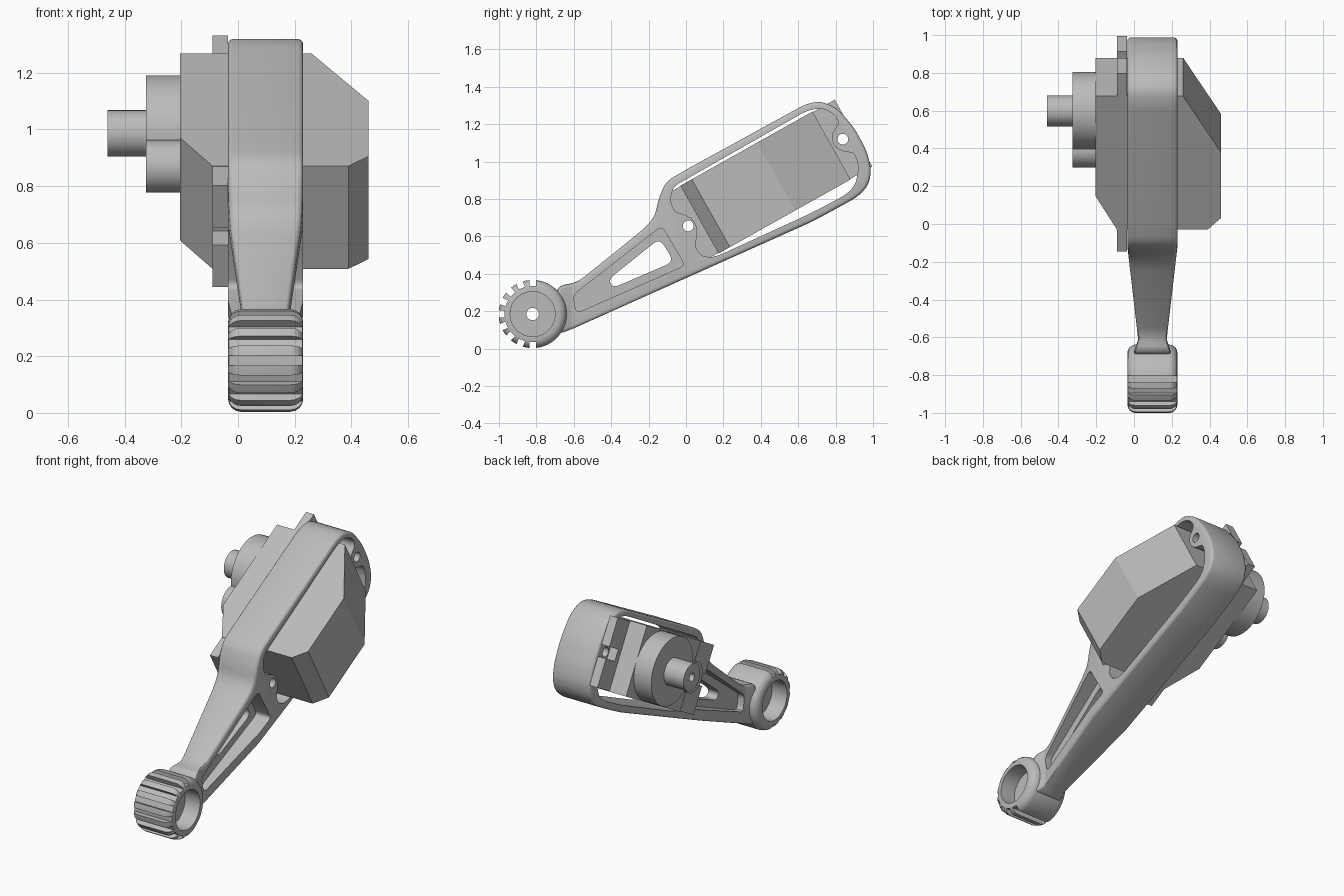
import bpy, bmesh, math
from mathutils import Vector

if "Cube" in bpy.data.objects:
    bpy.data.objects.remove(bpy.data.objects["Cube"])

grey = bpy.data.materials.new("plain grey")
grey.use_nodes = True
grey.diffuse_color = (0.5, 0.5, 0.5, 1)
bsdf = next(n for n in grey.node_tree.nodes if n.type == 'BSDF_PRINCIPLED')
bsdf.inputs["Base Color"].default_value = (0.5, 0.5, 0.5, 1)

MID = 0.0975                     # x of the arm's middle plane
HALF = 0.1325                    # half thickness of the arm
HUB = (-0.82, 0.185)             # hub centre in y, z
TILT = math.radians(29.3)        # motor tilt
C, S = math.cos(TILT), math.sin(TILT)


def tilted(u, v):
    """Motor-aligned coordinates to y, z."""
    return (0.425 + u * C - v * S, 0.888 + u * S + v * C)


def fillet(points, radius, steps=4):
    """Round every corner of a closed polygon."""
    pts = [Vector(p) for p in points]
    out = []
    for i, p in enumerate(pts):
        ends = []
        for q in (pts[i - 1], pts[(i + 1) % len(pts)]):
            d = q - p
            ends.append(p + d.normalized() * min(radius, 0.45 * d.length))
        for k in range(steps + 1):
            t = k / steps
            out.append(ends[0] * (1 - t) ** 2 + p * 2 * t * (1 - t) + ends[1] * t * t)
    return out


def circle(centre, radius, n=48):
    return [(centre[0] + radius * math.cos(math.tau * k / n),
             centre[1] + radius * math.sin(math.tau * k / n)) for k in range(n)]


def loft(bottom, top):
    """Closed solid between two matching loops."""
    bm = bmesh.new()
    a = [bm.verts.new(p) for p in bottom]
    b = [bm.verts.new(p) for p in top]
    bm.faces.new(a)
    bm.faces.new(b)
    for i in range(len(a)):
        j = (i + 1) % len(a)
        bm.faces.new((a[i], a[j], b[j], b[i]))
    bmesh.ops.recalc_face_normals(bm, faces=bm.faces)
    return bm


def prism(points, x0, x1):
    return loft([(x0, *p) for p in points], [(x1, *p) for p in points])


def round_caps(bm, offset, segments=4):
    edges = [e for e in bm.edges if abs(e.verts[0].co.x - e.verts[1].co.x) < 1e-5]
    bmesh.ops.bevel(bm, geom=edges, offset=offset, segments=segments,
                    profile=0.5, affect='EDGES', clamp_overlap=True)


def finish(name, bm):
    mesh = bpy.data.meshes.new(name)
    bm.to_mesh(mesh)
    bm.free()
    mesh.materials.append(grey)
    ob = bpy.data.objects.new(name, mesh)
    bpy.context.collection.objects.link(ob)
    return ob


def select(ob):
    bpy.ops.object.select_all(action='DESELECT')
    bpy.context.view_layer.objects.active = ob
    ob.select_set(True)


def cut(ob, bm):
    cutter = finish("cutter", bm)
    cutter.hide_render = True
    mod = ob.modifiers.new("cut", 'BOOLEAN')
    mod.operation, mod.solver, mod.object = 'DIFFERENCE', 'EXACT', cutter
    select(ob)
    bpy.ops.object.modifier_apply(modifier=mod.name)
    bpy.data.objects.remove(cutter)


def smooth(ob):
    select(ob)
    bpy.ops.object.shade_smooth_by_angle(angle=math.radians(32))


# Arm: one outline, rounded, then thinned along the link
outline = fillet([(-0.69, 0.075), (-0.62, 0.1), (0.67, 0.677), (0.77, 0.73),
                  (0.915, 0.81), (0.975, 0.87), (0.992, 0.955), (0.965, 1.06), (0.9, 1.18),
                  (0.81, 1.285), (0.715, 1.325), (0.635, 1.305), (-0.03, 0.94),
                  (-0.11, 0.89), (-0.15, 0.79), (-0.165, 0.71), (-0.22, 0.645),
                  (-0.58, 0.355), (-0.69, 0.335)], 0.04, 3)
bm = prism(outline, MID - HALF, MID + HALF)
round_caps(bm, 0.032, 3)
for y in (-0.12, -0.61, -0.65):
    bmesh.ops.bisect_plane(bm, geom=bm.verts[:] + bm.edges[:] + bm.faces[:],
                           plane_co=(0, y, 0), plane_no=(0, 1, 0))
for v in bm.verts:
    t = min(1, max(0, (v.co.y + 0.61) / 0.49))
    flare = min(1, max(0, (-0.61 - v.co.y) / 0.08)) * 0.2
    v.co.x = MID + (v.co.x - MID) * (0.57 + 0.43 * t + flare)
arm = finish("arm", bm)

# Motor pocket with a screw boss at each end
pocket = fillet([(-0.085, 0.79), (-0.07, 0.865), (0, 0.905), (0.65, 1.275),
                 (0.73, 1.287), (0.8, 1.25), (0.82, 1.2), (0.775, 1.15), (0.79, 1.08),
                 (0.85, 1.05), (0.9, 1.05), (0.925, 0.97), (0.905, 0.87), (0.85, 0.82),
                 (0.67, 0.725), (0.15, 0.487), (0.08, 0.495), (0.045, 0.55),
                 (0.065, 0.62), (0.045, 0.69), (-0.015, 0.72), (-0.06, 0.73)], 0.05, 3)
cut(arm, prism(pocket, -1, 1))
for u in (-0.474, 0.474):
    cut(arm, prism(circle(tilted(u, 0), 0.029, 24), -1, 1))

# Triangular link recesses on both sides, with a window in the web
recess = fillet([(-0.605, 0.285), (-0.585, 0.19), (-0.005, 0.445), (-0.13, 0.655)], 0.03)
for side in (-1, 1):
    cut(arm, prism(recess, *sorted((MID + side * 0.035, MID + side))))
window = fillet([(-0.415, 0.37), (-0.39, 0.325), (-0.065, 0.465), (-0.14, 0.59)], 0.045)
cut(arm, prism(window, -1, 1))
smooth(arm)

# Hub: rounded ring with a thin web and a toothed outer half
bm = prism(circle(HUB, 0.182, 64), MID - HALF, MID + HALF)
round_caps(bm, 0.045)
hub = finish("hub", bm)
for side in (-1, 1):
    cut(hub, prism(circle(HUB, 0.12), *sorted((MID + side * 0.03, MID + side))))
cut(hub, prism(circle(HUB, 0.033, 24), -1, 1))
for k in range(9):
    a = math.radians(90 + 22.5 * k)
    ca, sa = math.cos(a), math.sin(a)
    slot = [(HUB[0] + r * ca - w * sa, HUB[1] + r * sa + w * ca)
            for r, w in ((0.15, -0.018), (0.25, -0.018), (0.25, 0.018), (0.15, 0.018))]
    cut(hub, prism(slot, -1, 1))
smooth(hub)

# Motor case: side profile in x, u swept across its width
profile = [(0.46, 0.065), (0.26, 0.405), (-0.205, 0.405), (-0.205, -0.2),
           (-0.09, -0.405), (0.39, -0.405), (0.46, -0.335)]
finish("motor_case", loft([(x, *tilted(u, -0.208)) for x, u in profile],
                          [(x, *tilted(u, 0.208)) for x, u in profile]))

# Mounting plate with an open screw slot in each ear
ear = [(0.54, 0.205), (0.54, 0.035), (0.44, 0.035), (0.44, -0.035), (0.54, -0.035),
       (0.54, -0.205)]
plate = ear + [(-u, -v) for u, v in ear]
finish("mounting_plate", prism([tilted(*p) for p in plate], -0.09, -0.036))

# Gear housing, idler bump and output shaft
for name, u, r, x0, x1 in (("gear_housing", 0.2, 0.205, -0.325, -0.2),
                           ("idler_housing", -0.037, 0.093, -0.325, -0.2),
                           ("output_shaft", 0.2, 0.082, -0.46, -0.32)):
    part = finish(name, prism(circle(tilted(u, 0), r), x0, x1))
    if name == "output_shaft":
        cut(part, prism(circle(tilted(u, 0), 0.025, 24), -1, -0.35))
    smooth(part)
